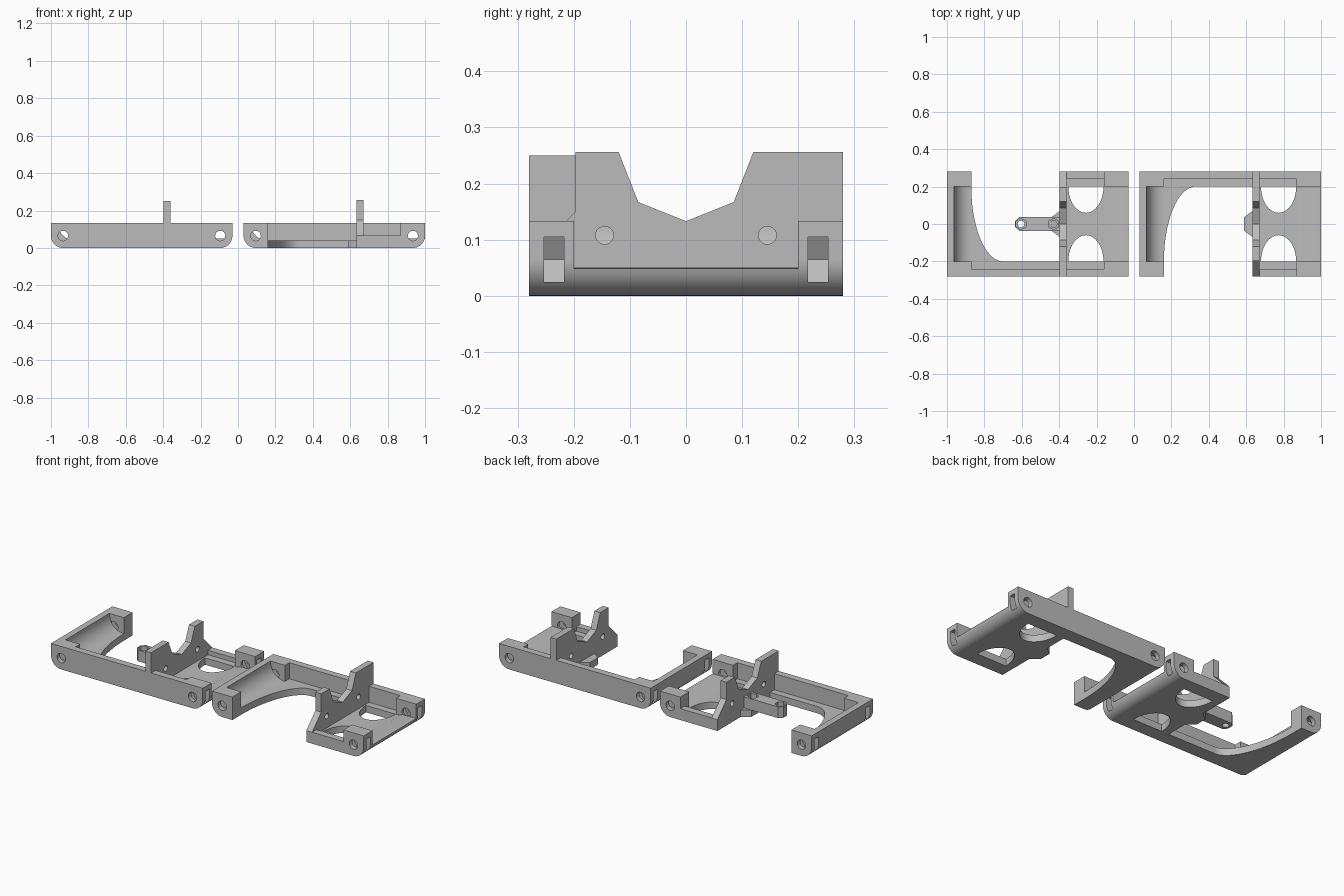
import bpy, bmesh
from math import sin, cos, pi, radians

cube = bpy.data.objects.get("Cube")
if cube:
    bpy.data.objects.remove(cube)

grey = bpy.data.materials.new("plain_grey")
grey.use_nodes = True
grey.diffuse_color = (0.5, 0.5, 0.5, 1)
grey.node_tree.nodes["Principled BSDF"].inputs["Base Color"].default_value = (0.5, 0.5, 0.5, 1)

LENGTH, HALF, INNER = 0.97, 0.28, 0.2     # frame length, half width, inner half width
TOP, FLOOR, BLOCK = 0.133, 0.04, 0.13     # wall height, floor thickness, corner block length
ROUND, PIVOT = 0.065, 0.065               # end rounding, pivot hole position
WALL = 0.24                               # inner face of the side walls
PLATE_A, PLATE_B = 0.603, 0.64            # upright plate along the frame


def arc(cx, cy, rx, ry, start, end, n=16):
    """Points on an ellipse arc, angles in degrees."""
    angles = [radians(start + (end - start) * i / n) for i in range(n + 1)]
    return [(cx + rx * cos(a), cy + ry * sin(a)) for a in angles]


def ngon(cx, cy, r, n, turn=0):
    return arc(cx, cy, r, r, turn, turn + 360, n)[:-1]


def rect(a, b, c, d):
    return [(a, c), (b, c), (b, d), (a, d)]


def flip(points):
    """Mirror a side profile end for end."""
    return [(LENGTH - u, z) for u, z in reversed(points)]


class Frame:
    def __init__(self, side, shift, flip_y):
        self.side, self.shift, self.sign = side, shift, -1 if flip_y else 1

    def prism(self, name, points, axis, low, high):
        """Extrude a flat profile along one axis of the frame."""
        place = {"x": lambda p, q, t: (t, p, q),
                 "y": lambda p, q, t: (p, t, q),
                 "z": lambda p, q, t: (p, q, t)}[axis]
        bm = bmesh.new()
        rings = []
        for t in (low, high):
            ring = []
            for p, q in points:
                x, y, z = place(p, q, t)
                ring.append(bm.verts.new((x + self.shift, y * self.sign, z)))
            rings.append(ring)
            bm.faces.new(ring)
        n = len(points)
        for i in range(n):
            j = (i + 1) % n
            bm.faces.new((rings[0][i], rings[0][j], rings[1][j], rings[1][i]))
        bmesh.ops.recalc_face_normals(bm, faces=bm.faces)
        mesh = bpy.data.meshes.new(name)
        bm.to_mesh(mesh)
        bm.free()
        mesh.materials.append(grey)
        obj = bpy.data.objects.new(self.side + "_" + name, mesh)
        bpy.context.collection.objects.link(obj)
        return obj

    def cut(self, obj, *cutters):
        """Subtract the cutters, then throw them away."""
        for cutter in cutters:
            cutter.hide_render = True
            mod = obj.modifiers.new("cut", "BOOLEAN")
            mod.operation, mod.solver, mod.object = "DIFFERENCE", "EXACT", cutter
        graph = bpy.context.evaluated_depsgraph_get()
        graph.update()
        mesh = bpy.data.meshes.new_from_object(obj.evaluated_get(graph))
        obj.modifiers.clear()
        obj.data = mesh
        for cutter in cutters:
            bpy.data.objects.remove(cutter)


def build_frame(side, shift, flip_y, plate_top):
    f = Frame(side, shift, flip_y)
    outer = arc(ROUND, ROUND, ROUND, ROUND, 180, 270, 12)

    # Corner blocks with a pivot hole and a nut pocket open to the end
    block = [(BLOCK, 0), (BLOCK, TOP), (0, TOP)] + outer
    pocket = [(-0.05, PIVOT - 0.04), (PIVOT + 0.023, PIVOT - 0.04), (PIVOT + 0.046, PIVOT),
              (PIVOT + 0.023, PIVOT + 0.04), (-0.05, PIVOT + 0.04)]
    hole = ngon(PIVOT, PIVOT, 0.027, 24)
    for end, turn in (("near", lambda p: p), ("far", flip)):
        for edge, s in (("wall", -1), ("open", 1)):
            obj = f.prism(f"{end}_{edge}_block", turn(block), "y", s * INNER, s * HALF)
            f.cut(obj, f.prism("hole", turn(hole), "y", s * 0.15, s * 0.33),
                  f.prism("pocket", turn(pocket), "y", s * 0.217, s * 0.253))

    # Long side wall and low rail on the open side
    far = LENGTH - BLOCK
    f.prism("long_wall", rect(BLOCK, far, 0, TOP), "y", -HALF, -WALL)
    f.prism("low_rail", rect(PLATE_A, far, 0, 0.066), "y", WALL, HALF)

    # Tall end wall with a hollow fillet, and the low far end
    r = TOP - FLOOR
    tall = [(BLOCK, 0)] + arc(BLOCK, TOP, r, r, 270, 180) + [(0, TOP)] + outer
    f.prism("tall_end_wall", tall, "y", -INNER, INNER)
    low = [(BLOCK, 0)] + arc(BLOCK, TOP, r, r, 270, 243, 6) + [(0, 0.05)]
    low += [p for p in outer if p[1] < 0.05]
    f.prism("low_end_wall", flip(low), "y", -INNER, INNER)

    # Curved floor web beside the tall end
    web = arc(0.30, INNER, 0.30 - BLOCK, 0.4, 180, 270, 24)
    web += [(PLATE_A, -INNER), (PLATE_A, -WALL), (BLOCK, -WALL)]
    f.prism("floor_web", web, "z", 0, FLOOR)

    # Floor behind the plate, hollowed by two half ovals
    mid = (PLATE_B + far) / 2 + 0.003
    floor = [(PLATE_A, -INNER)] + arc(mid, -INNER, 0.094, 0.14, 180, 0, 28) + [(far, -INNER)]
    floor += [(far, INNER)] + arc(mid, INNER, 0.094, 0.14, 0, -180, 28) + [(PLATE_A, INNER)]
    f.prism("rear_floor", floor, "z", 0, FLOOR)
    for edge, s in (("wall", -1), ("open", 1)):
        f.prism(edge + "_ledge", rect(PLATE_A, far, s * INNER, s * WALL), "z", 0, FLOOR)

    # Upright notched plate with two screw holes
    t = plate_top
    plate = [(-HALF, 0), (HALF, 0), (HALF, 0.066), (0.197, 0.15), (0.197, t),
             (0.12, t), (0.085, 0.167), (0, TOP), (-0.085, 0.167), (-0.12, t), (-HALF, t)]
    obj = f.prism("notched_plate", plate, "x", PLATE_A, PLATE_B)
    f.cut(obj, *[f.prism("hole", ngon(s * 0.145, 0.108, 0.016, 20), "x", 0.55, 0.7)
                 for s in (-1, 1)])

    # Tapered foot in front of the plate
    foot = [(PLATE_A, -0.07), (PLATE_A, 0.07), (0.558, 0.035), (0.558, -0.035)]
    f.prism("plate_foot", foot, "z", 0, FLOOR)
    return f


left = build_frame("first", -1.0, False, 0.25)
build_frame("second", 0.03, True, 0.256)

# Link bar with a hexagonal nut seat and a bolt hole at each end
bar = [(0.385, -0.037), (PLATE_A, -0.037), (PLATE_A, 0.037), (0.385, 0.037),
       (0.365, 0.017), (0.365, -0.017)]
link = left.prism("link_bar", bar, "z", FLOOR, 0.105)
cutters = []
for x in (0.393 + 0.003, 0.57):
    cutters.append(left.prism("seat", ngon(x, 0, 0.03, 6, 30), "z", 0.08, 0.2))
    cutters.append(left.prism("bolt", ngon(x, 0, 0.018, 20), "z", -0.05, 0.15))
left.cut(link, *cutters)

# Smooth curved faces, keep edges crisp
bpy.ops.object.select_all(action="DESELECT")
for obj in bpy.context.collection.objects:
    if obj.type == "MESH" and obj.name.startswith(("first_", "second_")):
        obj.select_set(True)
        bpy.context.view_layer.objects.active = obj
bpy.ops.object.shade_smooth_by_angle(angle=radians(30))
